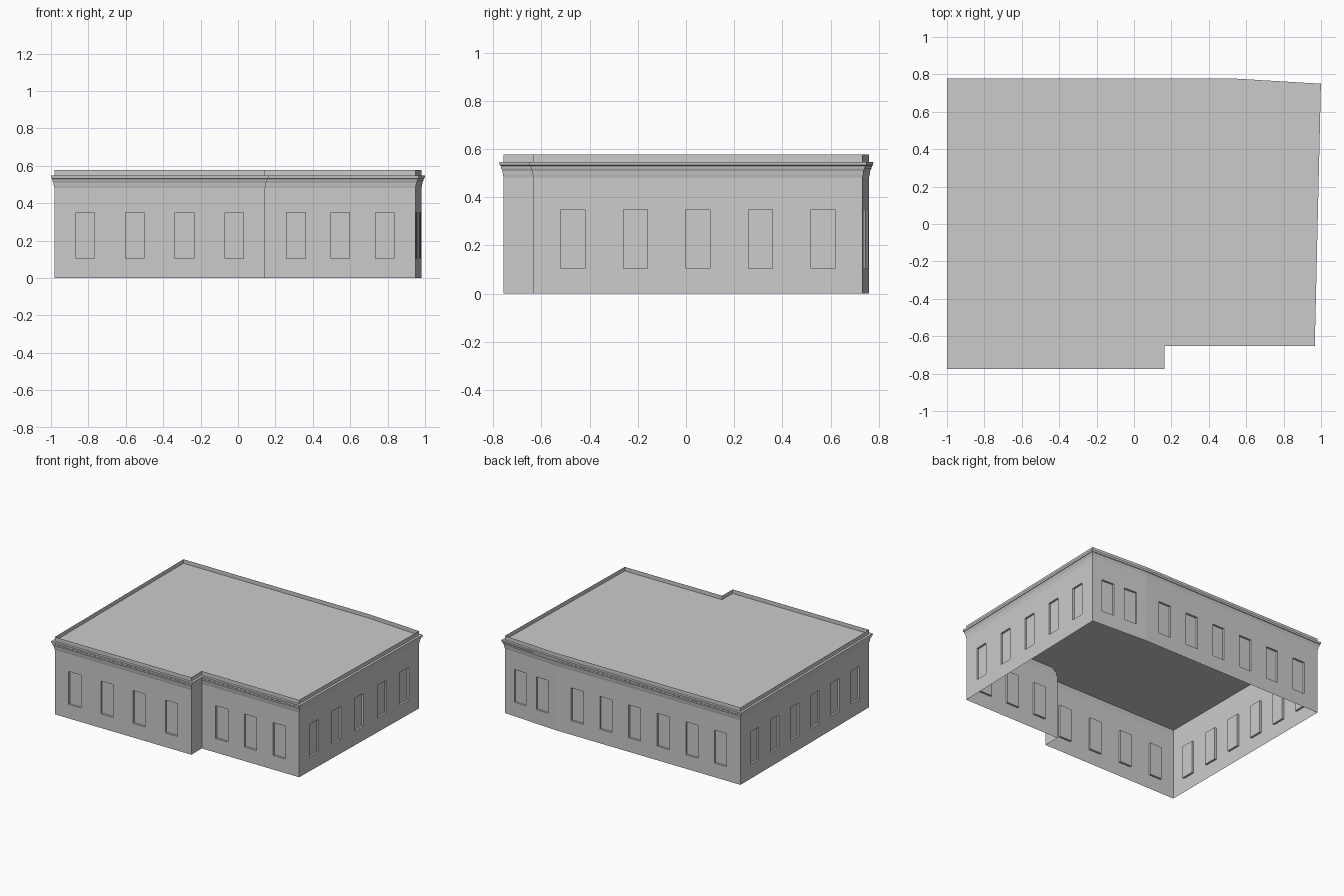
import bpy
import bmesh
from mathutils import Vector

if "Cube" in bpy.data.objects:
    bpy.data.objects.remove(bpy.data.objects["Cube"], do_unlink=True)

# One plain grey for the whole building
grey = bpy.data.materials.new("light grey")
grey.use_nodes = True
COLOUR = (0.6, 0.6, 0.6, 1.0)
grey.diffuse_color = COLOUR
grey.node_tree.nodes["Principled BSDF"].inputs["Base Color"].default_value = COLOUR

# Footprint, counter-clockwise from the front, with windows per wall
FOOTPRINT = [Vector(p) for p in (
    (-0.982, -0.757), (0.145, -0.757), (0.145, -0.634), (0.949, -0.634),
    (0.981, 0.733), (0.53, 0.76), (-0.982, 0.76))]
WINDOWS = [4, 0, 3, 5, 2, 6, 6]
WINDOW_WIDTH, SILL, HEAD, RECESS = 0.1, 0.105, 0.35, 0.015
EAVES, ROOF, TOP = 0.482, 0.547, 0.577


def make_object(name, bm):
    mesh = bpy.data.meshes.new(name)
    bm.to_mesh(mesh)
    bm.free()
    mesh.materials.append(grey)
    obj = bpy.data.objects.new(name, mesh)
    bpy.context.collection.objects.link(obj)
    return obj


def outline(offset):
    """Footprint pushed outwards with mitred corners."""
    ring = []
    for i, p in enumerate(FOOTPRINT):
        d1 = (p - FOOTPRINT[i - 1]).normalized()
        d2 = (FOOTPRINT[(i + 1) % len(FOOTPRINT)] - p).normalized()
        n1, n2 = Vector((d1.y, -d1.x)), Vector((d2.y, -d2.x))
        ring.append(p + (n1 + n2) * offset / (1 + n1.dot(n2)))
    return ring


def sweep(name, profile):
    """Carry an (offset, height) profile around the footprint."""
    bm = bmesh.new()
    rings = [[bm.verts.new((p.x, p.y, z)) for p in outline(o)] for o, z in profile]
    for low, high in zip(rings, rings[1:]):
        for i in range(len(low)):
            j = (i + 1) % len(low)
            bm.faces.new((low[i], low[j], high[j], high[i]))
    return make_object(name, bm)


def wall(name, start, end, count):
    """Wall sheet with a row of recessed windows."""
    length = (end - start).length
    along = (end - start) / length
    margin = min(0.165, length * 0.29)
    cuts = [0.0]
    for k in range(count):
        centre = margin + k * (length - 2 * margin) / (count - 1)
        cuts += [centre - WINDOW_WIDTH / 2, centre + WINDOW_WIDTH / 2]
    cuts.append(length)
    levels = [0, SILL, HEAD, EAVES] if count else [0, EAVES]
    bm = bmesh.new()
    grid = [[bm.verts.new((*(start + along * u), z)) for u in cuts] for z in levels]
    panes = []
    for r in range(len(levels) - 1):
        for c in range(len(cuts) - 1):
            face = bm.faces.new((grid[r][c], grid[r][c + 1],
                                 grid[r + 1][c + 1], grid[r + 1][c]))
            if r == 1 and c % 2 == 1:
                panes.append(face)
    inward = Vector((-along.y, along.x, 0)) * RECESS
    if panes:
        pushed = bmesh.ops.extrude_discrete_faces(bm, faces=panes)["faces"]
        bmesh.ops.translate(bm, vec=inward, verts=[v for f in pushed for v in f.verts])
    return make_object(name, bm)


# Walls
NAMES = ["front_wall", "front_step_wall", "front_recessed_wall", "left_wall",
         "back_angled_wall", "back_wall", "right_wall"]
for i, name in enumerate(NAMES):
    wall(name, FOOTPRINT[i], FOOTPRINT[(i + 1) % len(FOOTPRINT)], WINDOWS[i])

# Stepped cornice and the thin parapet above it
sweep("cornice", [(0, EAVES), (0.003, 0.495), (0.005, 0.51), (0.010, 0.52),
                  (0.012, 0.53), (0.016, 0.533), (0.018, ROOF), (0, ROOF)])
sweep("parapet", [(0, ROOF), (0, TOP)])

# Flat roof
bm = bmesh.new()
bm.faces.new([bm.verts.new((p.x, p.y, ROOF)) for p in FOOTPRINT])
make_object("roof", bm)
